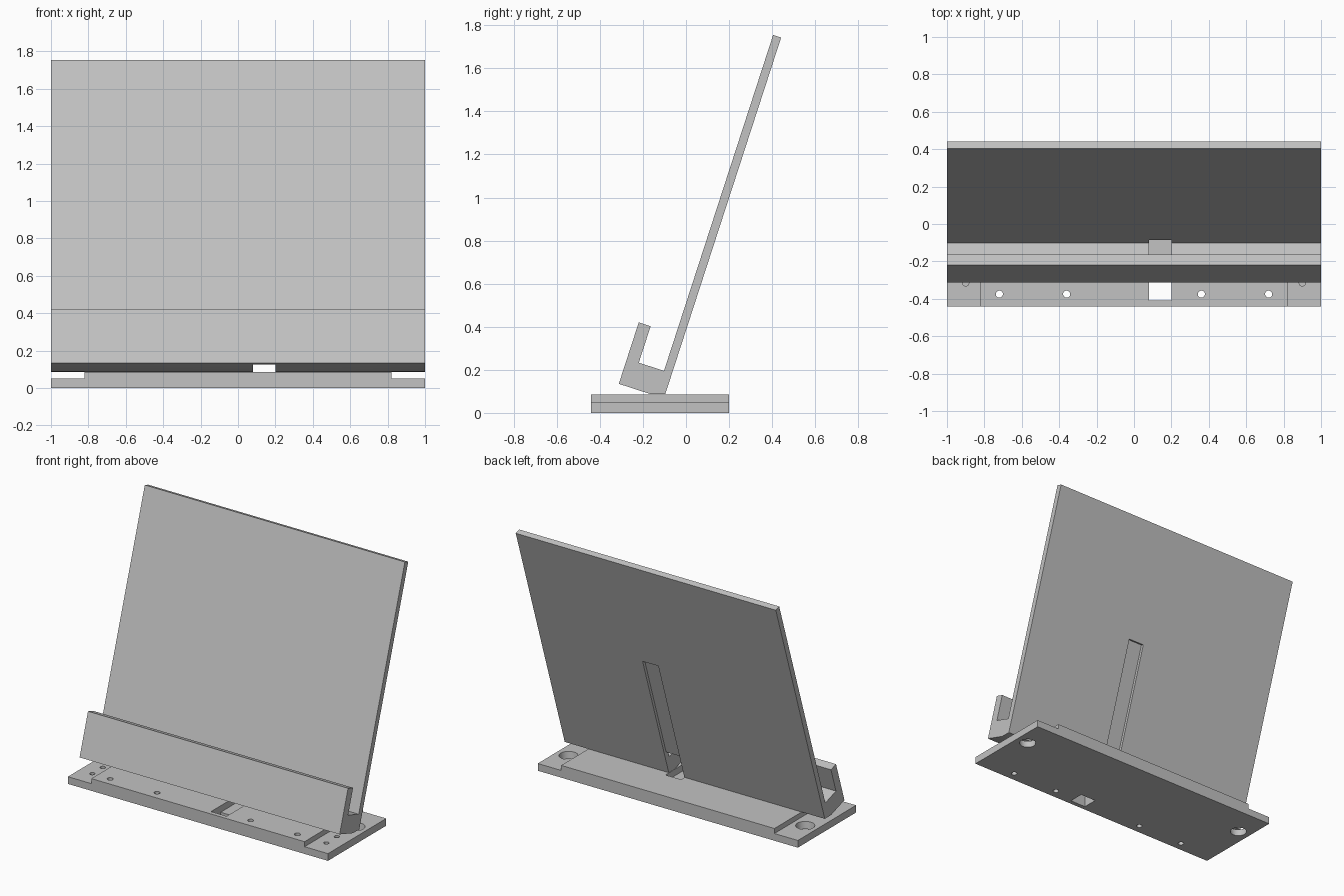
import bpy, bmesh
from math import sin, cos, radians
from mathutils import Vector

if "Cube" in bpy.data.objects:
    bpy.data.objects.remove(bpy.data.objects["Cube"])

grey = bpy.data.materials.new("plain grey")
grey.use_nodes = True
grey.diffuse_color = (0.54, 0.54, 0.54, 1)
grey.node_tree.nodes["Principled BSDF"].inputs["Base Color"].default_value = grey.diffuse_color

TILT = radians(18)
CORNER = Vector((-0.312, 0.135))   # lower front corner of the tilted holder
SLOT = (0.08, 0.2)                 # x range of the cable slot


def tilted(u, v):
    """Holder coordinates (across, up the panel) to (y, z)."""
    return (CORNER.x + u * cos(TILT) + v * sin(TILT),
            CORNER.y - u * sin(TILT) + v * cos(TILT))


def finish(name, bm):
    bmesh.ops.recalc_face_normals(bm, faces=bm.faces)
    mesh = bpy.data.meshes.new(name)
    bm.to_mesh(mesh)
    bm.free()
    mesh.materials.append(grey)
    ob = bpy.data.objects.new(name, mesh)
    bpy.context.collection.objects.link(ob)
    return ob


def extrude_x(name, points, x0, x1):
    """Solid from a (y, z) outline swept along x."""
    bm = bmesh.new()
    face = bm.faces.new([bm.verts.new((x0, y, z)) for y, z in points])
    ext = bmesh.ops.extrude_face_region(bm, geom=[face])["geom"]
    bmesh.ops.translate(bm, vec=(x1 - x0, 0, 0),
                        verts=[g for g in ext if isinstance(g, bmesh.types.BMVert)])
    return finish(name, bm)


def box(name, x, y, z):
    return extrude_x(name, [(y[0], z[0]), (y[1], z[0]), (y[1], z[1]), (y[0], z[1])], *x)


def tilted_box(name, x, u, v):
    return extrude_x(name, [tilted(u[0], v[0]), tilted(u[1], v[0]),
                            tilted(u[1], v[1]), tilted(u[0], v[1])], *x)


def drill(name, x, y, z0, z1, r0, r1):
    bm = bmesh.new()
    bmesh.ops.create_cone(bm, cap_ends=True, segments=32, radius1=r0, radius2=r1, depth=z1 - z0)
    bmesh.ops.translate(bm, vec=(x, y, (z0 + z1) / 2), verts=bm.verts)
    return finish(name, bm)


def carve(ob, cutters):
    bpy.context.view_layer.objects.active = ob
    for c in cutters:
        c.hide_render = True
        mod = ob.modifiers.new("cut", 'BOOLEAN')
        mod.operation, mod.solver, mod.object = 'DIFFERENCE', 'EXACT', c
        bpy.ops.object.modifier_apply(modifier=mod.name)
        bpy.data.objects.remove(c)
    bpy.ops.object.select_all(action='DESELECT')
    ob.select_set(True)
    bpy.ops.object.shade_smooth_by_angle(angle=radians(30))


# Base plate with lowered ends
base = box("base_plate", (-1, 1), (-0.44, 0.2), (0, 0.085))
cuts = []
for s in (-1, 1):
    ends = sorted((s * 0.82, s * 1.1))
    cuts.append(box("end_step_cutter", ends, (-0.6, 0.4), (0.05, 0.2)))
    # countersunk mounting holes, small blind holes, and through holes
    cuts.append(drill("mount_hole_cutter", s * 0.91, -0.01, -0.01, 0.06, 0.052, 0.062))
    for y in (-0.315, -0.2):
        cuts.append(drill("blind_hole_cutter", s * 0.9, y, 0.015, 0.1, 0.017, 0.017))
    for x in (0.36, 0.72):
        cuts.append(drill("through_hole_cutter", s * x, -0.375, -0.1, 0.2, 0.019, 0.019))
# Cable hole and the groove running back from it
cuts.append(box("cable_hole_cutter", SLOT, (-0.41, -0.305), (-0.1, 0.2)))
cuts.append(box("cable_groove_cutter", SLOT, (-0.35, -0.06), (0.04, 0.2)))
carve(base, cuts)

# Tilted holder: front lip, tray floor and tall back panel in one profile
profile = [(0, 0), (0.155, 0), (0.22, 0.021), (0.22, 1.762), (0.181, 1.762),
           (0.181, 0.122), (0.058, 0.122), (0.058, 0.3), (0, 0.3)]
holder = extrude_x("tilted_holder", [tilted(u, v) for u, v in profile], -1, 1)
# Cable passage under the tray, opening in the tray floor, channel up the back
carve(holder, [
    tilted_box("passage_cutter", SLOT, (0.033, 0.3), (-0.1, 0.06)),
    tilted_box("floor_cutter", SLOT, (0.062, 0.3), (-0.1, 0.177)),
    tilted_box("back_channel_cutter", SLOT, (0.2, 0.3), (-0.1, 0.95)),
])
